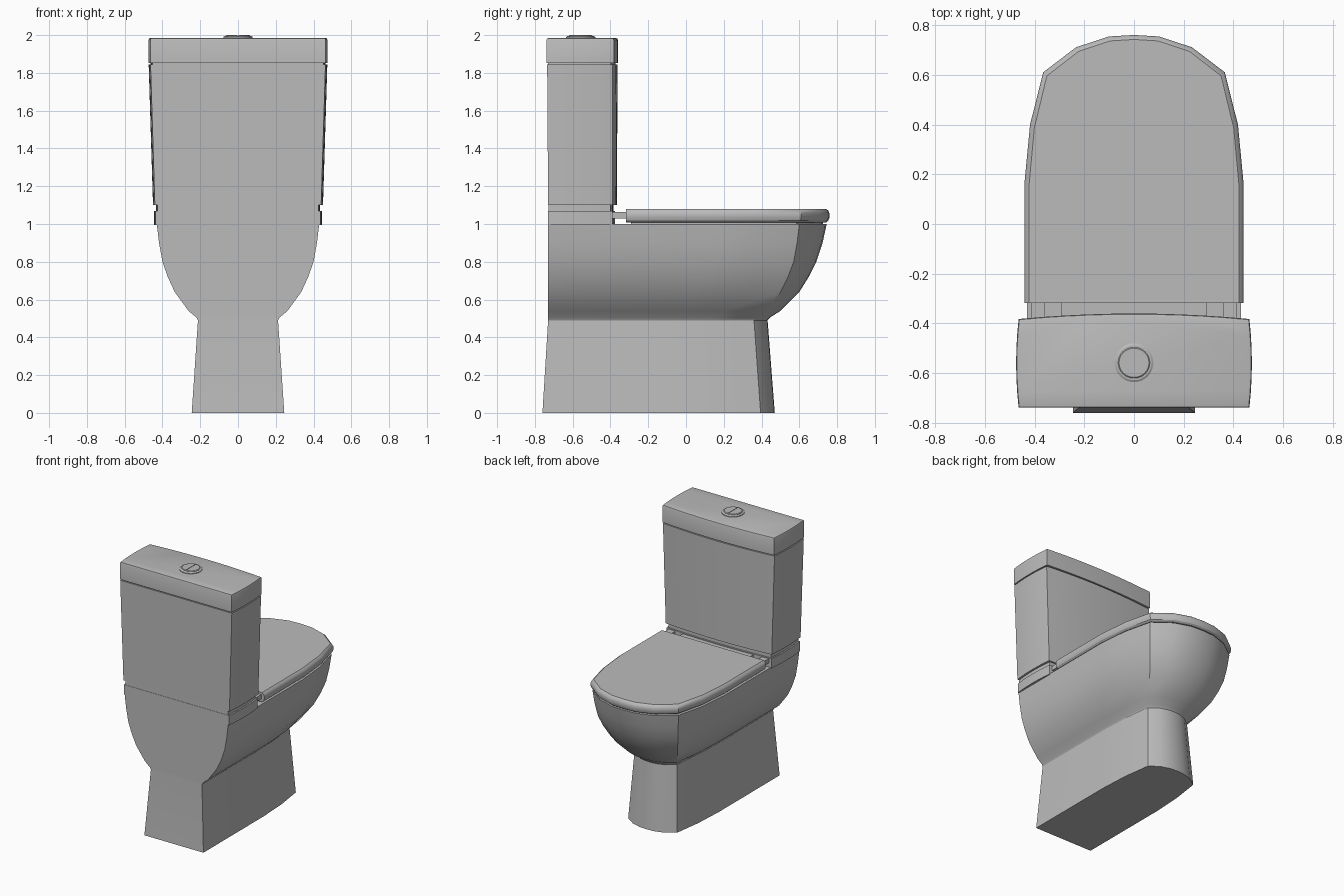
import bpy, bmesh, math

if "Cube" in bpy.data.objects:
    bpy.data.objects.remove(bpy.data.objects["Cube"])

ceramic = bpy.data.materials.new("light_grey_ceramic")
ceramic.diffuse_color = (0.5, 0.5, 0.5, 1)
ceramic.use_nodes = True
ceramic.node_tree.nodes["Principled BSDF"].inputs["Base Color"].default_value = ceramic.diffuse_color


def finish(name, bm):
    bmesh.ops.recalc_face_normals(bm, faces=bm.faces)
    me = bpy.data.meshes.new(name)
    bm.to_mesh(me)
    bm.free()
    ob = bpy.data.objects.new(name, me)
    bpy.context.collection.objects.link(ob)
    me.materials.append(ceramic)
    bpy.ops.object.select_all(action='DESELECT')
    bpy.context.view_layer.objects.active = ob
    ob.select_set(True)
    bpy.ops.object.shade_smooth_by_angle(angle=math.radians(30))
    return ob


def loft(name, rings):
    """Skin a stack of (z, outline) rings and cap both ends."""
    bm = bmesh.new()
    loops = [[bm.verts.new((x, y, z)) for x, y in pts] for z, pts in rings]
    n = len(loops[0])
    for a, b in zip(loops, loops[1:]):
        for i in range(n):
            j = (i + 1) % n
            bm.faces.new((a[i], a[j], b[j], b[i]))
    bm.faces.new(loops[0])
    bm.faces.new(loops[-1])
    return finish(name, bm)


def mirrored(right):
    """Close a right-hand half outline (ending on x = 0) with its mirror."""
    return right + [(-x, y) for x, y in reversed(right[:-1])]


def bowl_outline(hw, yb, yc, yf):
    d = yf - yc
    return mirrored([(hw, yb), (hw, yc - .44), (hw * .95, yc - .21), (hw * .83, yc),
                     (hw * .53, yc + d * .67), (hw * .23, yc + d * .96), (0, yf)])


def tank_outline(hw, yb, yc, yf):
    side = [(hw + .01 * (1 - (k / 3 - 1) ** 2), yb + (yc - yb) * k / 6) for k in range(7)]
    front = [(hw * (1 - k / 5), yf - (yf - yc) * (1 - k / 5) ** 2) for k in range(1, 6)]
    return mirrored(side + front)


def box(name, x0, x1, y0, y1, z0, z1):
    pts = [(x0, y0), (x1, y0), (x1, y1), (x0, y1)]
    return loft(name, [(z0, pts), (z1, pts)])


def circle(r, cy=-.558, n=32):
    return [(r * math.cos(2 * math.pi * k / n), cy + r * math.sin(2 * math.pi * k / n))
            for k in range(n)]


# Pedestal and bowl in one skin
loft("bowl_and_pedestal", [(z, bowl_outline(*p)) for z, *p in [
    (0, .245, -.76, .395, .47),
    (.49, .212, -.73, .36, .432),
    (.505, .22, -.73, .37, .445),
    (.54, .262, -.73, .42, .50),
    (.64, .335, -.73, .50, .60),
    (.72, .372, -.73, .54, .65),
    (.80, .40, -.73, .57, .69),
    (.90, .418, -.73, .588, .723),
    (1.0, .43, -.73, .60, .745)]])

# Seat spacer and closed lid with rounded rim
loft("seat_spacer", [(z, bowl_outline(.41, -.29, .585, .725)) for z in (.995, 1.015)])
loft("seat_lid", [(z, bowl_outline(.44 - i, -.317, .61 - i * .8, .76 - i)) for z, i in [
    (1.008, .018), (1.018, .006), (1.035, 0), (1.055, 0), (1.07, .006), (1.08, .018)]])

# Hinges
box("hinge_bar", -.293, .293, -.40, -.31, 1.03, 1.063)
for s in (-1, 1):
    box("hinge_block", s * .36, s * .415, -.40, -.31, 1.03, 1.063)

# Deck, gap and cistern body
loft("cistern_deck", [(z, tank_outline(.436, -.73, -.39, -.375)) for z in (.995, 1.068)])
loft("cistern_neck", [(z, tank_outline(.425, -.728, -.40, -.385)) for z in (1.06, 1.11)])
loft("cistern", [(1.1, tank_outline(.44, -.73, -.388, -.366)),
                 (1.845, tank_outline(.463, -.735, -.388, -.362))])

# Cistern lid with softened top edge
loft("cistern_lid_gap", [(z, tank_outline(.452, -.73, -.398, -.372)) for z in (1.84, 1.86)])
loft("cistern_lid", [(1.853, tank_outline(.464, -.738, -.382, -.36)),
                     (1.974, tank_outline(.464, -.738, -.382, -.36)),
                     (1.982, tank_outline(.461, -.735, -.385, -.363)),
                     (1.985, tank_outline(.453, -.728, -.393, -.371))])

# Flush button: collar and two half discs
loft("button_collar", [(1.98, circle(.078)), (1.99, circle(.078)), (1.995, circle(.07))])
for s in (-1, 1):
    def half(r):
        return [(s * (.002 + r * math.cos(a)), -.558 + r * math.sin(a))
                for a in (math.pi * (k / 16 - .5) for k in range(17))]
    loft("button_half", [(1.985, half(.062)), (1.997, half(.062)), (2.0, half(.058))])
